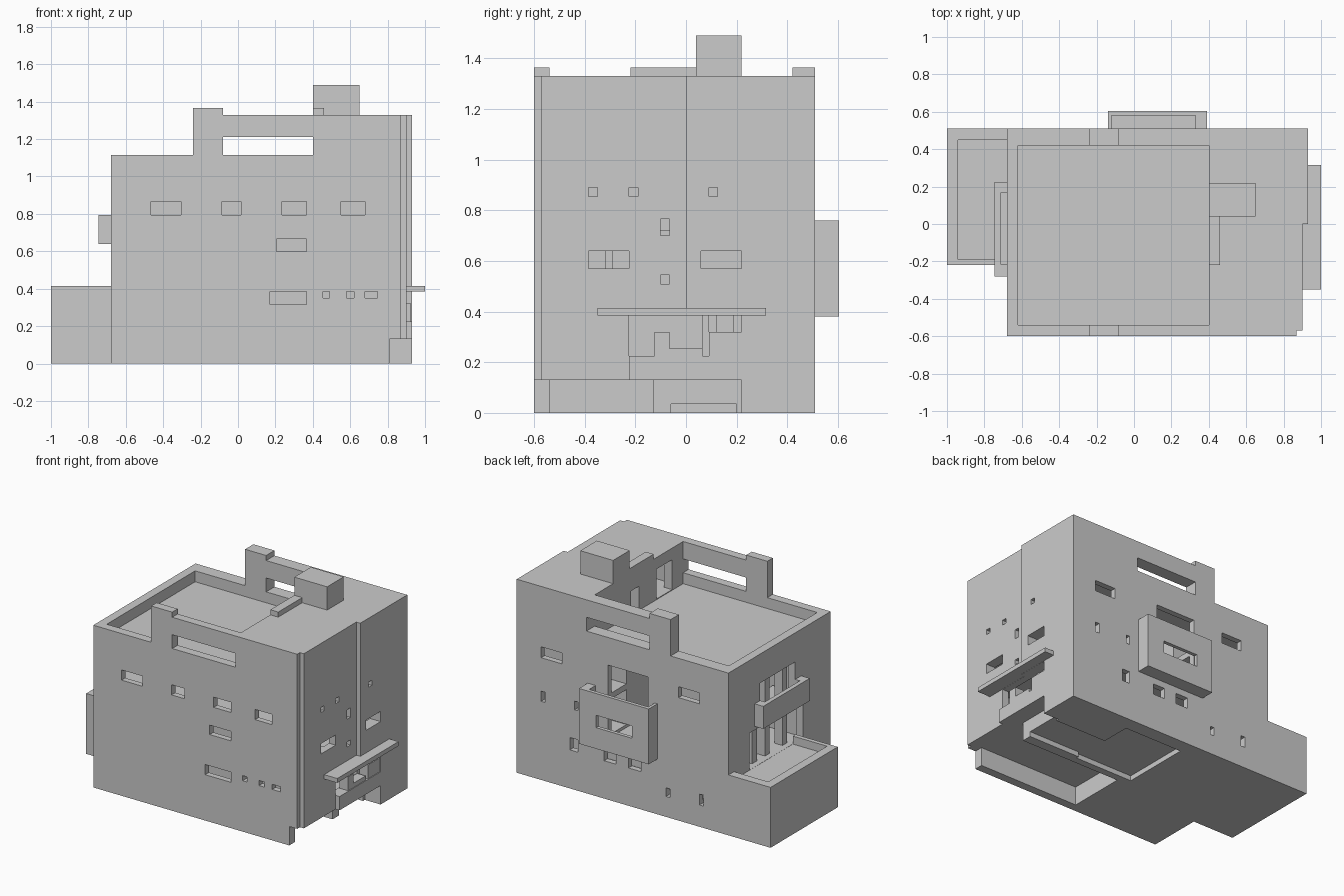
import bpy, bmesh


def prism(name, outline, z0, z1):
    """Extrude a plan outline between two heights."""
    bm = bmesh.new()
    face = bm.faces.new([bm.verts.new((x, y, z0)) for x, y in outline])
    top = bmesh.ops.extrude_face_region(bm, geom=[face])["geom"]
    bmesh.ops.translate(bm, vec=(0, 0, z1 - z0),
                        verts=[v for v in top if isinstance(v, bmesh.types.BMVert)])
    bmesh.ops.recalc_face_normals(bm, faces=bm.faces[:])
    me = bpy.data.meshes.new(name)
    bm.to_mesh(me)
    bm.free()
    ob = bpy.data.objects.new(name, me)
    bpy.context.collection.objects.link(ob)
    return ob


def box(name, x0, x1, y0, y1, z0, z1):
    return prism(name, [(x0, y0), (x1, y0), (x1, y1), (x0, y1)], z0, z1)


def carve(ob, cuts):
    """Subtract a list of boxes, then bake the result."""
    tools = []
    for c in cuts:
        t = box("cutter", *c)
        t.hide_render = True
        m = ob.modifiers.new("cut", "BOOLEAN")
        m.operation, m.solver, m.object = "DIFFERENCE", "EXACT", t
        tools.append(t)
    dg = bpy.context.evaluated_depsgraph_get()
    baked = bpy.data.meshes.new_from_object(ob.evaluated_get(dg))
    ob.modifiers.clear()
    ob.data = baked
    for t in tools:
        bpy.data.objects.remove(t)


# Main block, with the stepped right side
house = prism("house_body", [(-.68, -.6), (.87, -.6), (.87, -.57), (.90, -.57),
                             (.90, 0), (.93, 0), (.93, .51), (-.68, .51)], 0, 1.33)

# Roof terrace, low parapet on the left, long openings, penthouse room and doors
cuts = [(-.8, -.24, -.8, .8, 1.115, 1.5),
        (-.62, .4, -.54, .42, 1.04, 1.5),
        (-.08, .4, -.8, .8, 1.115, 1.21),
        (.46, .85, -.5, .4, 1.042, 1.29),
        (.35, .5, -.06, .025, 1.045, 1.205),
        (.35, .5, -.42, -.25, 1.045, 1.25)]

# Undercuts at ground level
cuts += [(.81, 1.1, -.8, .22, -.1, .13),
         (.03, .85, -.54, -.13, -.1, .13),
         (.4, .85, -.06, .2, -.1, .035),
         (-.04, .41, -.08, .41, -.1, .035)]

# Rooms behind the windows
for z0, z1 in ((.17, .39), (.44, .68), (.72, .96)):
    cuts += [(-.62, .83, -.56, -.32, z0, z1),
             (-.62, .86, .31, .47, z0, z1),
             (.5, .85, -.29, .28, z0, z1)]

# Covered terrace on the left and the tall opening at the back
cuts += [(-.63, -.2, -.31, .29, .36, .95),
         (-.8, -.6, -.3, .28, .361, .615),
         (-.8, -.6, -.215, .165, .66, .915),
         (-.067, .236, -.1, .7, .42, .925)]

# Front windows: x0, x1, z0, z1
for x0, x1, z0, z1 in ((-.465, -.305, .795, .865), (-.085, .015, .795, .865),
                       (.235, .365, .795, .865), (.55, .68, .795, .865),
                       (.205, .365, .60, .665), (.17, .365, .315, .385),
                       (.455, .49, .35, .385), (.58, .62, .35, .385),
                       (.68, .745, .35, .385)):
    cuts.append((x0, x1, -.7, -.5, z0, z1))

# Back windows
for x0, x1, z0, z1 in ((.585, .745, .84, .915), (-.46, -.30, .845, .92),
                       (.715, .745, .54, .61), (.465, .49, .55, .61),
                       (.465, .525, .265, .35), (.175, .265, .26, .335),
                       (-.015, .08, .26, .335), (-.235, -.205, .14, .2),
                       (-.49, -.46, .15, .225)):
    cuts.append((x0, x1, .42, .7, z0, z1))

# Right windows and the entrance opening: y0, y1, z0, z1
for y0, y1, z0, z1 in ((-.385, -.35, .855, .89), (-.225, -.19, .855, .89),
                       (.09, .125, .855, .89), (-.1, -.065, .70, .765),
                       (-.385, -.225, .57, .64), (.06, .22, .57, .64),
                       (-.1, -.065, .51, .545), (-.225, .22, .225, .384)):
    cuts.append((.8, 1.1, y0, y1, z0, z1))
carve(house, cuts)

# Roof pieces
box("roof_tower", .4, .65, .04, .22, 1.33, 1.49)
box("roof_kerb", .4, .46, -.22, .04, 1.33, 1.365)
box("front_parapet_cap", -.24, -.08, -.6, -.54, 1.33, 1.365)
box("back_parapet_cap", -.24, -.08, .42, .51, 1.33, 1.365)

# Low wing with a sunken terrace
wing = box("side_wing", -1, -.68, -.22, .51, 0, .415)
carve(wing, [(-.94, -.6, -.19, .45, .36, .6)])

# Back balcony, hollow with a slot in its face
balcony = box("back_balcony", -.14, .39, .51, .605, .38, .76)
carve(balcony, [(-.12, .33, .4, .58, .42, .9), (-.013, .26, .55, .7, .525, .61)])

# Left balcony, hollow
side = box("left_balcony", -.745, -.68, -.28, .225, .64, .795)
carve(side, [(-.715, -.6, -.215, .165, .66, .9)])
box("terrace_floor_slab", -.68, -.45, -.3, .28, .615, .66)

# Terrace columns
for y in (-.16, .03, .17):
    box("terrace_column", -.64, -.58, y - .025, y + .025, .36, .95)

# Entrance: canopy, step block and inner parapets
box("entrance_canopy", .89, 1.0, -.35, .315, .385, .415)
box("entrance_step", .86, .93, -.225, .01, .13, .225)
for y0, y1, z1 in ((-.125, -.065, .32), (-.065, .065, .255), (.09, .22, .32)):
    box("entrance_parapet", .86, .925, y0, y1, .22, z1)
for y0, y1 in ((.065, .09), (.12, .19)):
    box("entrance_post", .82, .86, y0, y1, .2, .386)
